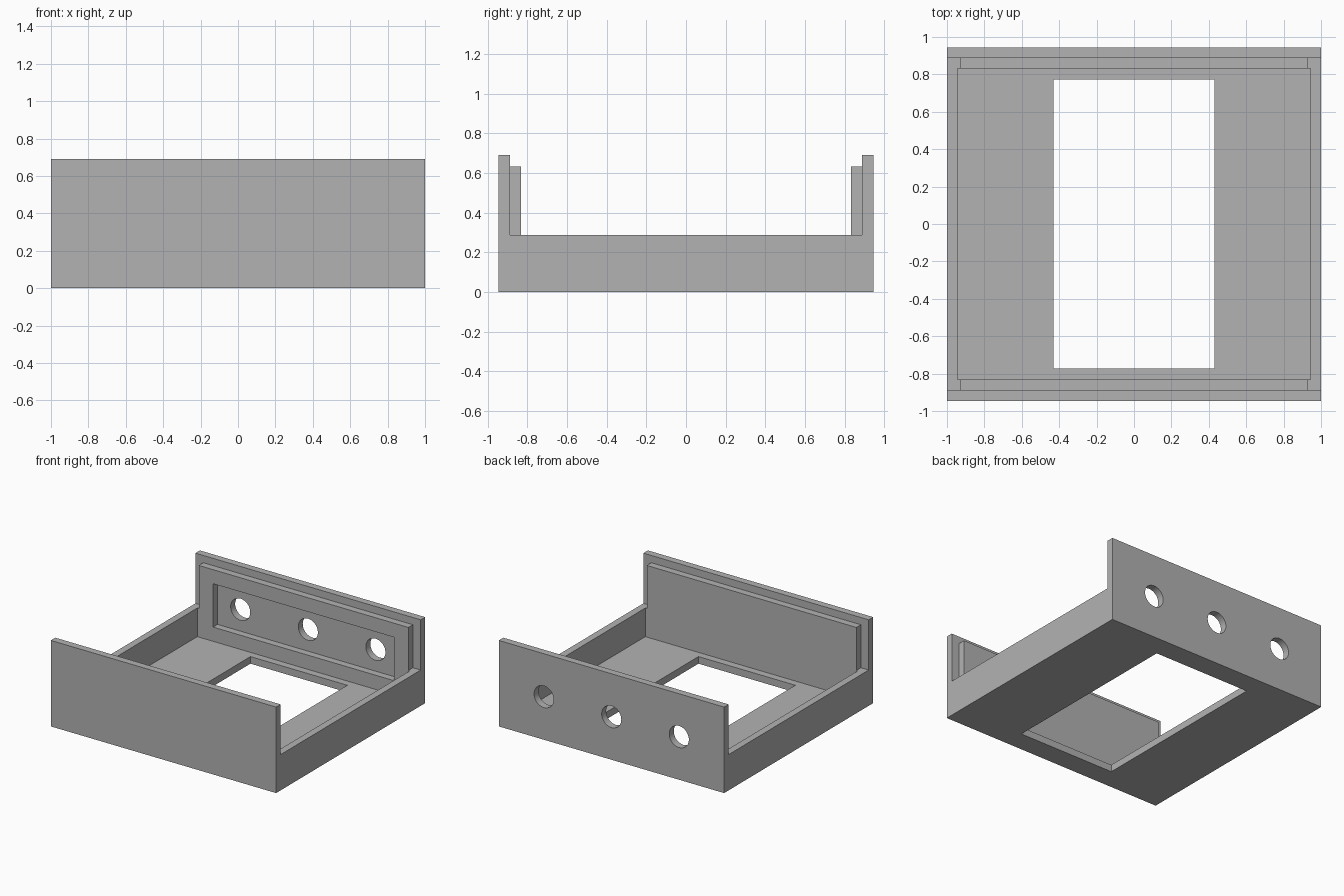
import bpy
import math

default = bpy.data.objects.get("Cube")
if default:
    bpy.data.objects.remove(default, do_unlink=True)

# Overall sizes
HALF_X, HALF_Y = 1.0, 0.945
WALL = 0.057
PANEL_TOP, SIDE_TOP, LIP_TOP = 0.69, 0.287, 0.632
PANEL_IN = HALF_Y - WALL          # inner face of end panels
LIP_IN = PANEL_IN - WALL          # inner face of the stepped lips
LIP_X = 0.93
OVER = 0.2                        # overshoot for clean cuts

grey = bpy.data.materials.new("plain grey")
grey.use_nodes = True
colour = (0.448, 0.448, 0.448, 1)
grey.diffuse_color = colour
grey.node_tree.nodes["Principled BSDF"].inputs["Base Color"].default_value = colour


def box(name, low, high):
    bpy.ops.mesh.primitive_cube_add(size=1)
    obj = bpy.context.object
    obj.name = name
    obj.location = [(a + b) / 2 for a, b in zip(low, high)]
    obj.scale = [b - a for a, b in zip(low, high)]
    bpy.ops.object.transform_apply(location=True, rotation=True, scale=True)
    obj.data.materials.append(grey)
    return obj


def cut(target, cutter):
    mod = target.modifiers.new("cut", "BOOLEAN")
    mod.operation = "DIFFERENCE"
    mod.solver = "EXACT"
    mod.object = cutter
    bpy.context.view_layer.objects.active = target
    bpy.ops.object.modifier_apply(modifier=mod.name)
    bpy.data.objects.remove(cutter, do_unlink=True)


def cut_box(target, low, high):
    cut(target, box("cutter", low, high))


# Solid block that the enclosure is carved from
tray = box("enclosure_tray", (-HALF_X, -HALF_Y, 0), (HALF_X, HALF_Y, PANEL_TOP))
far_x, far_z = HALF_X + OVER, PANEL_TOP + OVER

# Open sides above the low walls, then the inner cavity
cut_box(tray, (-far_x, -LIP_IN, SIDE_TOP), (far_x, LIP_IN, far_z))
inner_x = HALF_X - WALL
cut_box(tray, (-inner_x, -LIP_IN, WALL), (inner_x, LIP_IN, far_z))

# Stepped lips: lower top edge and set-back ends
cut_box(tray, (-far_x, -PANEL_IN, LIP_TOP), (far_x, PANEL_IN, far_z))
for side in (-1, 1):
    xs = sorted((side * LIP_X, side * far_x))
    cut_box(tray, (xs[0], -PANEL_IN, SIDE_TOP), (xs[1], PANEL_IN, far_z))

# Rectangular opening in the floor
cut_box(tray, (-0.43, -0.772, -OVER), (0.43, 0.772, WALL + 0.1))

# Recess on the inside of the back panel
mid_z = PANEL_TOP / 2
cut_box(tray, (-0.803, LIP_IN - 0.1, mid_z - 0.174), (0.803, PANEL_IN, mid_z + 0.174))

# Three round holes through the back panel
for x in (-0.6, 0, 0.6):
    bpy.ops.mesh.primitive_cylinder_add(
        vertices=48, radius=0.087, depth=0.3,
        location=(x, HALF_Y, mid_z), rotation=(math.pi / 2, 0, 0))
    drill = bpy.context.object
    drill.data.materials.append(grey)
    cut(tray, drill)

# Smooth hole walls, sharp corners elsewhere
bpy.ops.object.select_all(action="DESELECT")
tray.select_set(True)
bpy.context.view_layer.objects.active = tray
bpy.ops.object.shade_smooth_by_angle(angle=math.radians(30))
